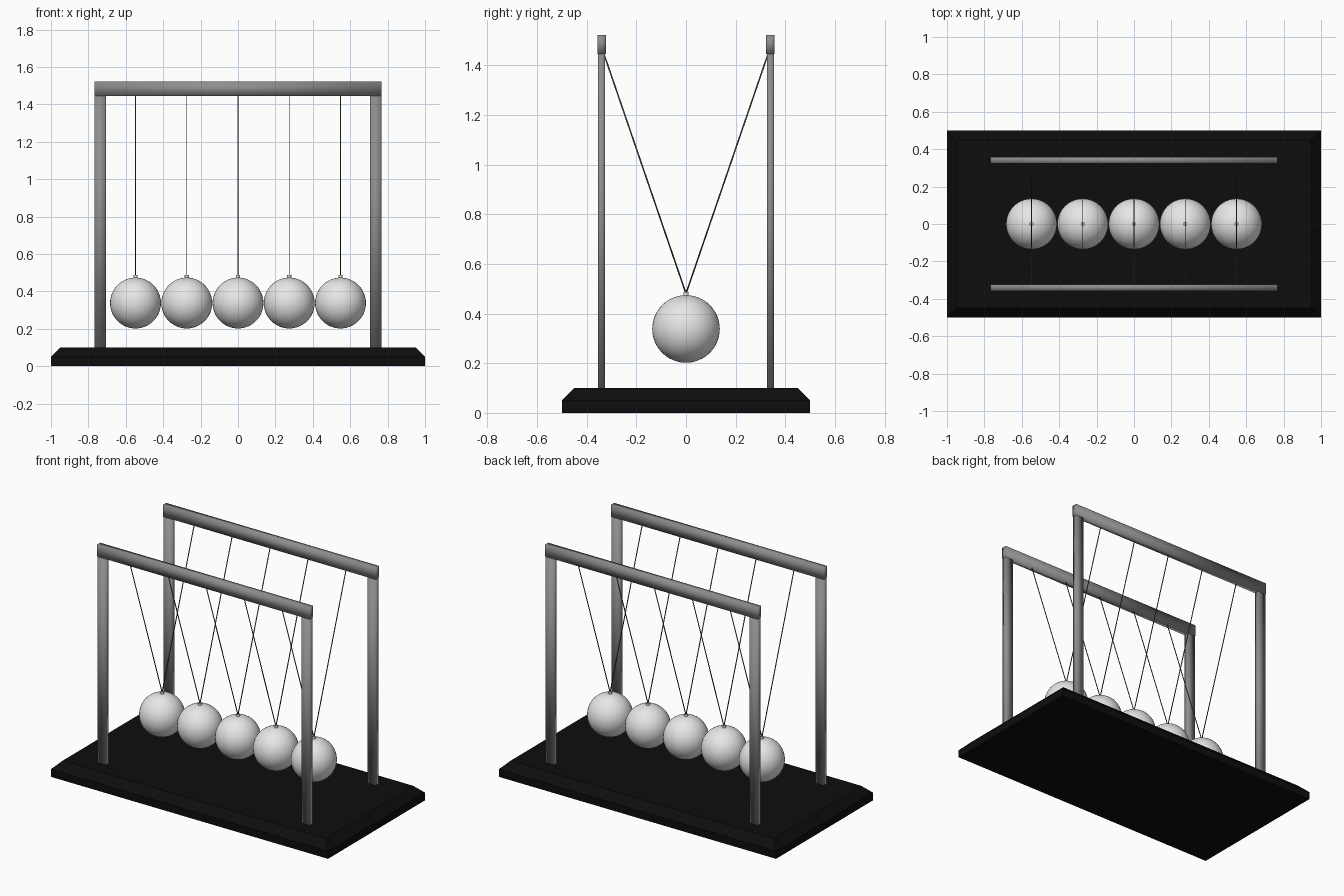
import bpy, bmesh
from mathutils import Vector

if "Cube" in bpy.data.objects:
    bpy.data.objects.remove(bpy.data.objects["Cube"])


def material(name, r, g, b):
    m = bpy.data.materials.new(name)
    m.diffuse_color = (r, g, b, 1)
    m.use_nodes = True
    m.node_tree.nodes["Principled BSDF"].inputs["Base Color"].default_value = m.diffuse_color
    return m


BLACK = material("black_base", 0.004, 0.004, 0.004)
GREY = material("grey_metal", 0.27, 0.27, 0.27)
SILVER = material("silver_steel", 0.8, 0.8, 0.8)
WIRE = material("dark_wire", 0.12, 0.12, 0.12)


def finish(name, mat, smooth=True):
    ob = bpy.context.object
    ob.name = name
    ob.data.materials.append(mat)
    if smooth:
        bpy.ops.object.shade_smooth()
    return ob


def box(name, lo, hi, mat):
    lo, hi = Vector(lo), Vector(hi)
    bpy.ops.mesh.primitive_cube_add(size=1, location=(lo + hi) / 2)
    bpy.context.object.scale = hi - lo
    bpy.ops.object.transform_apply(location=False, rotation=False)
    return finish(name, mat)


def rod(name, a, b, radius, mat, sides=8):
    a, b = Vector(a), Vector(b)
    d = b - a
    bpy.ops.mesh.primitive_cylinder_add(vertices=sides, radius=radius, depth=d.length,
                                        location=(a + b) / 2,
                                        rotation=d.to_track_quat('Z', 'Y').to_euler())
    return finish(name, mat)


# Base plate with chamfered top edge
base = box("base", (-1, -0.5, 0), (1, 0.5, 0.1), BLACK)
bm = bmesh.new()
bm.from_mesh(base.data)
top_edges = [e for e in bm.edges if all(v.co.z > 0 for v in e.verts)]
bmesh.ops.bevel(bm, geom=top_edges, offset=0.05, segments=1, affect='EDGES')
bm.to_mesh(base.data)
bm.free()
bpy.ops.object.shade_smooth_by_angle()

# Two frames: a rail on two posts each
for side, y in (("front", -0.34), ("back", 0.34)):
    box(side + "_rail", (-0.768, y - 0.017, 1.445), (0.768, y + 0.017, 1.522), GREY)
    for hand, s in (("left", -1), ("right", 1)):
        x = s * 0.736
        box(f"{side}_{hand}_post", (x - 0.03, y - 0.014, 0.09), (x + 0.03, y + 0.014, 1.45), GREY)

# Five hanging balls, each with an eyelet and a pair of wires
for i in range(5):
    x = (i - 2) * 0.274
    bpy.ops.mesh.primitive_uv_sphere_add(segments=40, ring_count=24, radius=0.136,
                                         location=(x, 0, 0.338))
    finish(f"ball_{i + 1}", SILVER)
    rod(f"eyelet_{i + 1}", (x, 0, 0.465), (x, 0, 0.487), 0.011, SILVER, 12)
    bpy.ops.object.shade_smooth_by_angle()
    for side, s in (("front", -1), ("back", 1)):
        rod(f"{side}_wire_{i + 1}", (x, 0, 0.48), (x, s * 0.332, 1.45), 0.003, WIRE, 6)
